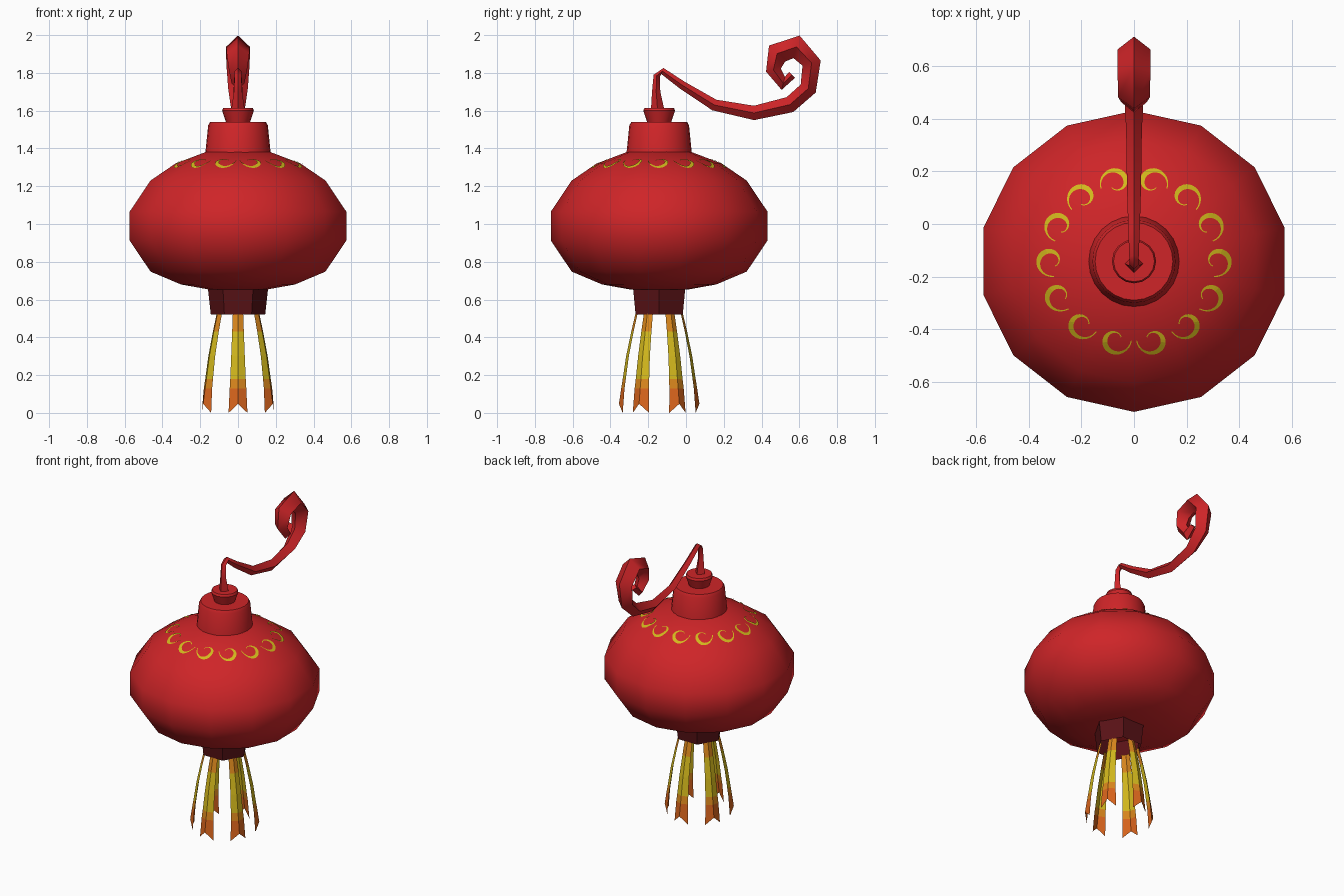
import bpy, math
from mathutils import Vector

if "Cube" in bpy.data.objects:
    bpy.data.objects.remove(bpy.data.objects["Cube"])

CY = -0.142          # lantern axis in y
N = 14               # sides of the lantern body
YS = 0.975           # slight squash of the body in y


def material(name, rgb):
    m = bpy.data.materials.new(name)
    m.diffuse_color = (*rgb, 1)
    m.use_nodes = True
    m.node_tree.nodes["Principled BSDF"].inputs["Base Color"].default_value = m.diffuse_color
    return m


RED = material("red", (0.62, 0.018, 0.021))
DARK = material("dark_red", (0.10, 0.006, 0.008))
YELLOW = material("yellow", (0.65, 0.48, 0.012))
ORANGE = material("orange", (0.70, 0.24, 0.012))
DEEP = material("deep_orange", (0.70, 0.13, 0.012))


def make(name, verts, faces, mats, angle=None, idx=None):
    me = bpy.data.meshes.new(name)
    me.from_pydata([tuple(v) for v in verts], [], faces)
    for m in mats:
        me.materials.append(m)
    if idx:
        for p, i in zip(me.polygons, idx):
            p.material_index = i
    ob = bpy.data.objects.new(name, me)
    bpy.context.collection.objects.link(ob)
    if angle:
        bpy.ops.object.select_all(action='DESELECT')
        ob.select_set(True)
        bpy.context.view_layer.objects.active = ob
        bpy.ops.object.shade_smooth_by_angle(angle=math.radians(angle))
    return ob


def lathe(name, profile, sides, mat, angle, start=math.pi / 2, ys=1.0, caps=True):
    """Profile runs from bottom to top as (radius, z)."""
    v, f = [], []
    for r, z in profile:
        for k in range(sides):
            a = start + 2 * math.pi * k / sides
            v.append((r * math.cos(a), CY + ys * r * math.sin(a), z))
    for i in range(len(profile) - 1):
        for k in range(sides):
            k2 = (k + 1) % sides
            f.append((i * sides + k, i * sides + k2, (i + 1) * sides + k2, (i + 1) * sides + k))
    if caps:
        f.append(tuple(reversed(range(sides))))
        f.append(tuple(range(len(v) - sides, len(v))))
    return make(name, v, f, [mat], angle)


# Lantern body, top collar, nub and lower neck
BODY = [(0.15, 0.652), (0.31, 0.68), (0.475, 0.748), (0.588, 0.912),
        (0.588, 1.066), (0.475, 1.23), (0.34, 1.32), (0.165, 1.385)]
lathe("lantern_body", BODY, N, RED, 60, ys=YS)
lathe("top_collar", [(0.174, 1.365), (0.158, 1.522), (0.148, 1.54)], 24, RED, 35)
lathe("top_nub", [(0.062, 1.535), (0.084, 1.6), (0.078, 1.615)], 16, RED, 35)
lathe("lower_neck", [(0.144, 0.52), (0.160, 0.665)], 6, DARK, None, start=0, caps=False)


# Curled tail: diamond cross-section swept in the y-z plane
# (y, z, half thickness, half width)
PATH = [(-0.15, 1.60, 0.036, 0.036), (-0.158, 1.70, 0.022, 0.022), (-0.155, 1.785, 0.017, 0.018),
        (-0.125, 1.81, 0.017, 0.018), (-0.02, 1.735, 0.022, 0.022), (0.15, 1.63, 0.030, 0.027),
        (0.36, 1.588, 0.038, 0.030), (0.55, 1.632, 0.043, 0.040), (0.647, 1.717, 0.045, 0.052),
        (0.665, 1.852, 0.050, 0.062), (0.585, 1.938, 0.062, 0.063), (0.482, 1.902, 0.060, 0.060),
        (0.463, 1.815, 0.040, 0.048), (0.515, 1.745, 0.036, 0.034), (0.562, 1.79, 0.022, 0.02)]
verts, faces = [], []
for i, (y, z, t, w) in enumerate(PATH):
    a, b = PATH[max(i - 1, 0)], PATH[min(i + 1, len(PATH) - 1)]
    d = Vector((0, b[0] - a[0], b[1] - a[1])).normalized()
    n = Vector((0, -d.z, d.y))
    c, side = Vector((0, y, z)), Vector((1, 0, 0))
    verts += [c + n * t, c + side * w, c - n * t, c - side * w]
for i in range(len(PATH) - 1):
    for k in range(4):
        k2 = (k + 1) % 4
        faces.append((i * 4 + k, i * 4 + 4 + k, i * 4 + 4 + k2, i * 4 + k2))
faces += [(0, 1, 2, 3), tuple(len(verts) - 1 - k for k in range(4))]
make("curled_tail", verts, faces, [RED], 60)


# Six hanging ribbons, creased outwards, with swallowtail ends
# (z, radius, half width, material of the strip below)
ROWS = [(0.54, 0.122, 0.027, 1), (0.43, 0.148, 0.031, 0), (0.30, 0.175, 0.036, 0),
        (0.18, 0.193, 0.041, 1), (0.13, 0.201, 0.044, 2), (0.0, 0.213, 0.050, 2)]
for j in range(6):
    a = math.radians(30 + 60 * j)
    out, tan = Vector((math.cos(a), math.sin(a), 0)), Vector((-math.sin(a), math.cos(a), 0))
    verts, faces, idx = [], [], []
    for z, r, w, m in ROWS:
        fold = 0.4 * w
        for s in (-1, 0, 1):
            zz = 0.048 if (z == 0 and s == 0) else z
            verts.append(out * (r - abs(s) * fold) + tan * (s * w) + Vector((0, CY, zz)))
    for i in range(len(ROWS) - 1):
        for s in (0, 1):
            p = i * 3 + s
            faces.append((p, p + 3, p + 4, p + 1))
            idx.append(ROWS[i][3])
    make(f"ribbon_{j + 1}", verts, faces, [YELLOW, ORANGE, DEEP], None, idx)


def on_body(x, y):
    """Point just above the faceted upper shoulder of the body."""
    step = 2 * math.pi / N
    ang = (math.atan2(y, x) - math.pi / 2) % step - step / 2
    rho = math.hypot(x, y) * math.cos(ang) / math.cos(step / 2)
    top = BODY[4:]
    for (r1, z1), (r2, z2) in zip(top, top[1:]):
        if r2 <= rho <= r1:
            z = z1 + (z2 - z1) * (rho - r1) / (r2 - r1)
            break
    return Vector((x, CY + YS * y, z + 0.005))


# Ring of painted scrolls: tapered spiral bands lying on the shoulder
verts, faces = [], []
STEPS = 22
for k in range(N):
    a = math.pi / 2 + 2 * math.pi * (k + 0.5) / N
    mirror = 1 if math.cos(a) >= 0 else -1
    out, tan = Vector((math.cos(a), math.sin(a))), Vector((-math.sin(a), math.cos(a))) * mirror
    base = len(verts)
    for i in range(STEPS + 1):
        t = i / STEPS
        th = math.radians(-100 + 330 * t)
        rad = 0.060 - 0.036 * t
        half = 0.002 + 0.008 * math.sin(math.pi * min(1, t * 1.1)) ** 2
        for s in (half, -half):
            p = out * (0.315 + (rad + s) * math.cos(th)) + tan * ((rad + s) * math.sin(th))
            verts.append(on_body(p.x, p.y))
    for i in range(STEPS):
        p = base + 2 * i
        q = (p, p + 2, p + 3, p + 1)
        faces.append(q if mirror > 0 else q[::-1])
ob = make("shoulder_scrolls", verts, faces, [YELLOW])
for p in ob.data.polygons:      # keep the paint facing outwards
    if p.normal.z < 0:
        p.flip()
